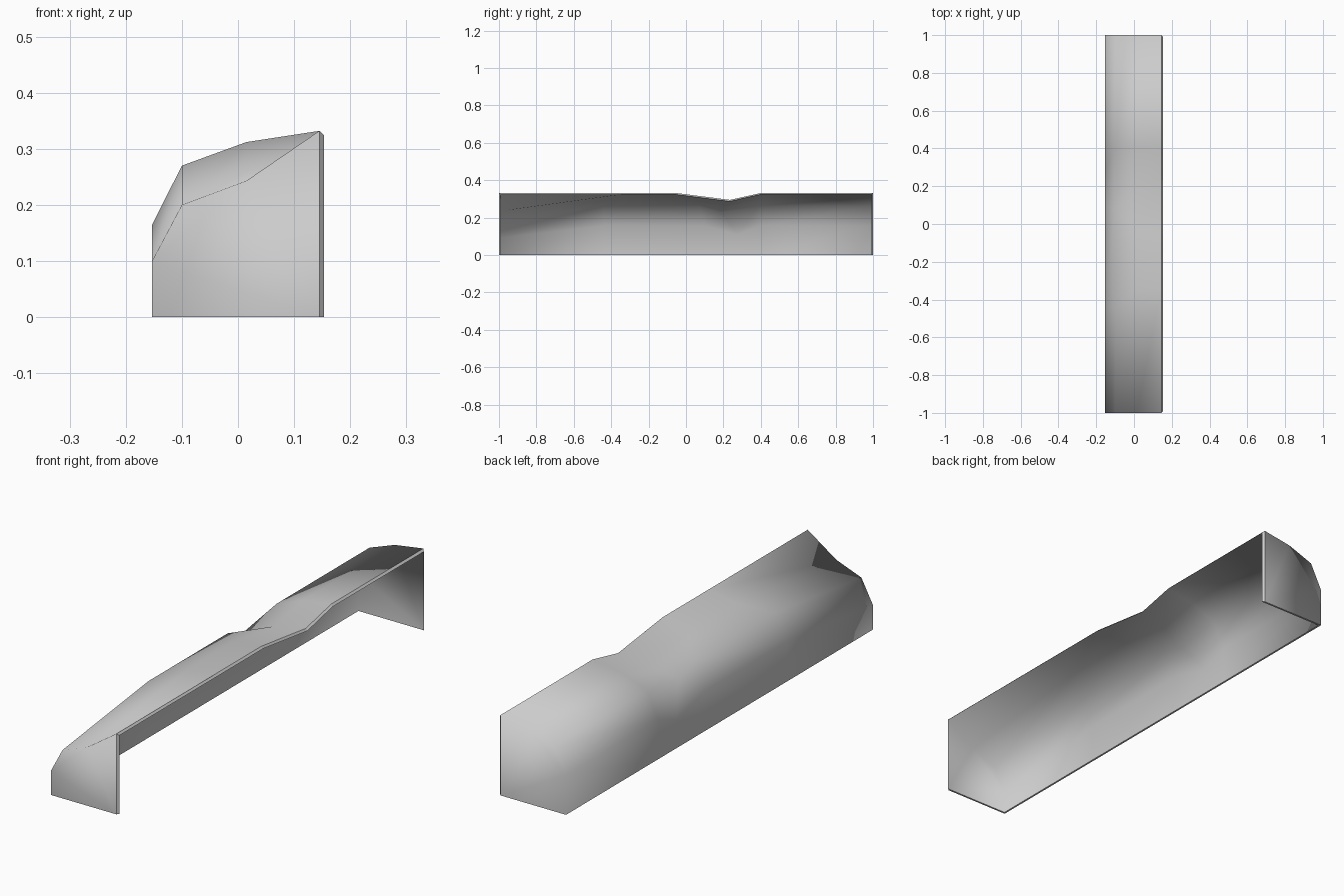
import bpy
import bmesh
from mathutils import Vector

default_cube = bpy.data.objects.get("Cube")
if default_cube:
    bpy.data.objects.remove(default_cube, do_unlink=True)

# One plain grey material
grey = bpy.data.materials.new("warm_grey")
grey.use_nodes = True
colour = (0.6, 0.6, 0.6, 1.0)
grey.diffuse_color = colour
grey.node_tree.nodes["Principled BSDF"].inputs["Base Color"].default_value = colour

# Lengthwise lines of the shell, from the wall's crease up to the open edge:
# x, full height, front height, dip height, and y of ramp end, dip start, dip, dip end
LINES = [
    (-0.153, 0.165, 0.10, 0.117, -0.44, 0.10, 0.28, 0.40),
    (-0.10, 0.27, 0.20, 0.237, -0.44, 0.075, 0.19, 0.395),
    (0.015, 0.312, 0.243, 0.275, -0.35, -0.03, 0.22, 0.40),
    (0.145, 0.332, 0.332, 0.295, -0.35, -0.055, 0.235, 0.40),
]
THICKNESS = 0.008


def line_points(x, full, front, dip, ramp_y, start_y, dip_y, end_y):
    return [Vector((x, -1, front)), Vector((x, ramp_y, full)),
            Vector((x, start_y, full)), Vector((x, dip_y, dip)),
            Vector((x, end_y, full)), Vector((x, 1, full))]


def inward(p):
    """Point of the inner skin that lies behind a point of the outer skin."""
    z = p.z - THICKNESS if p.z > 0 else 0
    return Vector((p.x + THICKNESS, p.y * (1 - THICKNESS), z))


def add_skin(bm, place):
    """Long wall, roof and both end walls; returns the open boundary loop."""
    lines = [line_points(*line) for line in LINES]
    foot = [Vector((p.x, p.y, 0)) for p in lines[0]]
    grid = [[bm.verts.new(place(p)) for p in line] for line in [foot] + lines]
    for low, high in zip(grid, grid[1:]):
        for i in range(len(low) - 1):
            bm.faces.new((low[i], low[i + 1], high[i + 1], high[i]))
    corners = []
    for end in (0, -1):
        top = lines[-1][end]
        corner = bm.verts.new(place(Vector((top.x, top.y, 0))))
        bm.faces.new([line[end] for line in grid] + [corner])
        corners.append(corner)
    return grid[0] + [corners[1]] + grid[-1][::-1] + [corners[0]]


# Open-sided cover: outer skin, inner skin and the rim between them
bm = bmesh.new()
outer = add_skin(bm, lambda p: p)
inner = add_skin(bm, inward)
rim = []
for i in range(len(outer)):
    j = (i + 1) % len(outer)
    rim.append(bm.faces.new((outer[i], outer[j], inner[j], inner[i])))
bmesh.ops.recalc_face_normals(bm, faces=bm.faces)

# Soft shading everywhere except along the rim
for face in bm.faces:
    face.smooth = True
for face in rim:
    face.smooth = False
    for edge in face.edges:
        edge.smooth = False

mesh = bpy.data.meshes.new("cover_shell")
bm.to_mesh(mesh)
bm.free()
mesh.materials.append(grey)
shell = bpy.data.objects.new("cover_shell", mesh)
bpy.context.collection.objects.link(shell)
